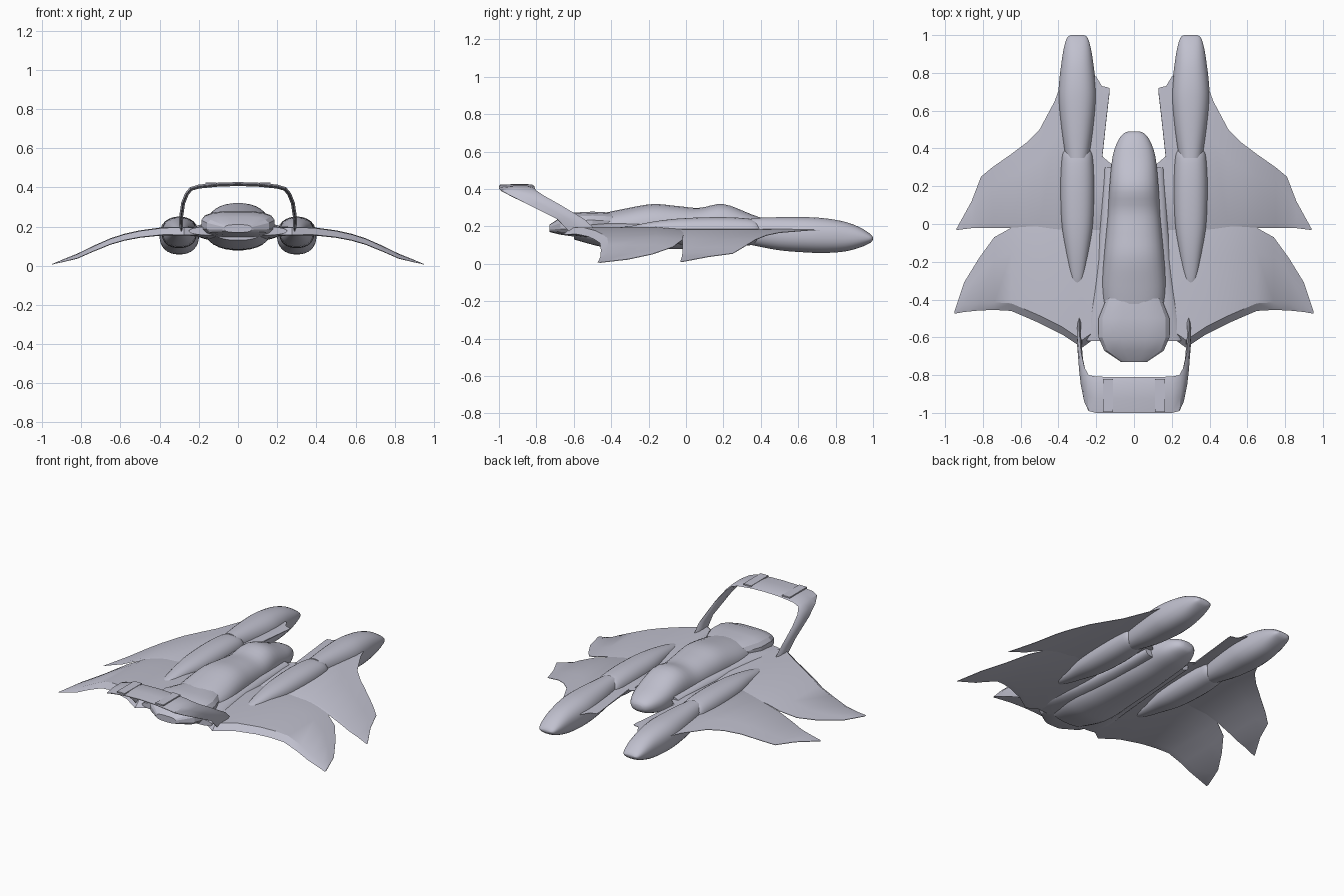
import bpy, bmesh, math
from mathutils import Vector

cube = bpy.data.objects.get("Cube")
if cube:
    bpy.data.objects.remove(cube, do_unlink=True)

hull_grey = bpy.data.materials.new("hull_grey")
hull_grey.use_nodes = True
colour = (0.53, 0.53, 0.62, 1)
hull_grey.diffuse_color = colour
hull_grey.node_tree.nodes["Principled BSDF"].inputs["Base Color"].default_value = colour


def loft(name, rings, mirror=False, angle=35):
    """Skin a row of closed point rings and cap both ends."""
    bm = bmesh.new()
    rows = [[bm.verts.new(p) for p in ring] for ring in rings]
    n = len(rows[0])
    for a, b in zip(rows, rows[1:]):
        for i in range(n):
            j = (i + 1) % n
            bm.faces.new((a[i], a[j], b[j], b[i]))
    bm.faces.new(rows[0])
    bm.faces.new(rows[-1])
    bmesh.ops.recalc_face_normals(bm, faces=bm.faces)
    mesh = bpy.data.meshes.new(name)
    bm.to_mesh(mesh)
    bm.free()
    mesh.materials.append(hull_grey)
    ob = bpy.data.objects.new(name, mesh)
    bpy.context.collection.objects.link(ob)
    bpy.ops.object.select_all(action='DESELECT')
    ob.select_set(True)
    bpy.context.view_layer.objects.active = ob
    bpy.ops.object.shade_smooth_by_angle(angle=math.radians(angle))
    if mirror:
        ob.modifiers.new("mirror", 'MIRROR').use_mirror_merge = False
    return ob


def refine(rows, steps):
    """Smooth curve through rows of section values."""
    pts = [Vector(r) for r in rows]
    out = []
    for i in range(len(pts) - 1):
        a, b = pts[max(i - 1, 0)], pts[i]
        c, d = pts[i + 1], pts[min(i + 2, len(pts) - 1)]
        for k in range(steps):
            t = k / steps
            out.append(b + (c - a) * (t / 2) + (a * 2 - b * 5 + c * 4 - d) * (t * t / 2)
                       + (b * 3 - a - c * 3 + d) * (t ** 3 / 2))
    return out + [pts[-1]]


def pod(name, sections, cx=0, power=2.3, sides=28, steps=4, angle=40):
    """Body along y from sections of (y, half width, bottom, top)."""
    rings = []
    for y, w, low, high in refine(sections, steps):
        ring = []
        for i in range(sides):
            a = math.tau * (i + 0.5) / sides
            c, s = math.cos(a), math.sin(a)
            e = 2 / power
            ring.append((cx + w * math.copysign(abs(c) ** e, c), y,
                         (low + high) / 2 + (high - low) / 2 * math.copysign(abs(s) ** e, s)))
        rings.append(ring)
    return loft(name, rings, cx != 0, angle)


# Central fuselage and faceted tail engine
pod("fuselage", [(.49, .03, .16, .19), (.475, .06, .14, .21), (.43, .09, .12, .235),
                 (.35, .115, .1, .265), (.2, .13, .085, .32), (.07, .138, .08, .3),
                 (-.05, .148, .078, .31), (-.18, .16, .078, .32), (-.33, .17, .08, .295),
                 (-.45, .16, .09, .27), (-.6, .13, .13, .24)])
pod("tail_engine", [(-.28, .09, .15, .27), (-.4, .15, .14, .275), (-.5, .19, .14, .28),
                    (-.6, .19, .145, .275), (-.67, .16, .155, .25), (-.73, .07, .17, .21)],
    power=3, sides=16, steps=1, angle=20)

# Twin nacelles, each a forward pod and a long tapering fairing
pod("nacelle_pod", [(1.0, .035, .13, .142), (.985, .055, .112, .16), (.93, .072, .087, .195),
                    (.85, .085, .066, .225), (.75, .097, .058, .243), (.65, .1, .06, .25),
                    (.5, .085, .072, .25), (.35, .062, .1, .245)], cx=.3)
pod("nacelle_fairing", [(.39, .07, .12, .22), (.35, .083, .1, .24), (.2, .09, .09, .25),
                        (0, .083, .1, .245), (-.15, .06, .125, .23),
                        (-.28, .035, .15, .205), (-.33, .015, .165, .19)], cx=.3)

# Drooping wings share one spanwise height curve
DROOP = [(0, .185), (.4, .183), (.5, .168), (.6, .147), (.7, .112), (.8, .06), (.95, .008)]


def height(x):
    for (x0, z0), (x1, z1) in zip(DROOP, DROOP[1:]):
        if x <= x1:
            return z0 + (z1 - z0) * (x - x0) / (x1 - x0)
    return DROOP[-1][1]


def wing(name, stations, thick, bevel):
    """Wing from stations of (x, leading y, trailing y) with a sloped trailing edge."""
    rings = []
    for x, lead, trail in refine(stations, 1):
        z = height(x)
        chord = lead - trail
        t = thick * min(1, chord / .3) * (1 - .6 * x)
        b = min(bevel, chord / 3)
        rings.append([(x, lead, z), (x, lead - chord * .3, z + t * .4),
                      (x, trail + b, z + t * .3), (x, trail, z - t * .7),
                      (x, trail + b * 1.1, z - t * .8), (x, lead - chord * .3, z - t * .5),
                      (x, lead, z - .003)])
    return loft(name, rings, True, 30)


wing("forward_wing", [(.1, .3, -.05), (.17, .36, -.05), (.26, .37, -.05), (.3, .8, -.05),
                      (.38, .76, -.05), (.42, .65, -.04), (.5, .5, -.03), (.57, .43, -.02),
                      (.65, .37, -.02), (.75, .3, -.02), (.81, .25, -.02), (.86, .12, -.022),
                      (.94, -.025, -.032)], .012, .02)
wing("rear_wing", [(.1, 0, -.58), (.2, 0, -.6), (.275, 0, -.655), (.38, 0, -.585),
                   (.5, -.01, -.525), (.58, -.015, -.49), (.65, -.02, -.46), (.74, -.07, -.455),
                   (.82, -.18, -.458), (.9, -.31, -.466), (.95, -.46, -.475)], .045, .04)
wing("inner_fin", [(.13, .72, .69), (.145, .725, .56), (.17, .73, .33),
                   (.2, .78, .33), (.3, .78, .33)], .01, .01)

# Shoulder strakes widening toward the tail
pod("shoulder_strake", [(.3, .05, .14, .2), (0, .07, .13, .215), (-.3, .1, .13, .22),
                        (-.5, .13, .14, .215), (-.62, .14, .155, .2)], cx=.11, steps=2)

# Swept arch: sections of (x, z, front y, back y) along one half
half = [(.288, .17, -.47, -.62), (.292, .24, -.545, -.69), (.28, .32, -.68, -.85),
        (.262, .365, -.76, -.94), (.24, .392, -.8, -.99), (.2, .404, -.808, -1),
        (.1, .414, -.81, -1), (0, .417, -.81, -1)]
path = half + [(-x, z, f, b) for x, z, f, b in half[-2::-1]]
rings = []
for i, (x, z, front, back) in enumerate(path):
    p, q = path[max(i - 1, 0)], path[min(i + 1, len(path) - 1)]
    along = Vector((q[0] - p[0], q[1] - p[1])).normalized()
    nx, nz = along.y * .01, -along.x * .01
    ring = []
    for t, s in ((0, 0), (.2, 1), (.6, 1), (1, .2), (1, -.2), (.6, -1), (.2, -1)):
        ring.append((x + nx * s, front + (back - front) * t, z + nz * s))
    rings.append(ring)
loft("tail_arch", rings)

# Flat plates across the top of the arch
plate = [[(x, y, z) for y, z in ((-.82, .417), (-.82, .425), (-.995, .425), (-.995, .417))]
         for x in (.11, .165)]
loft("arch_plate", plate, True)
